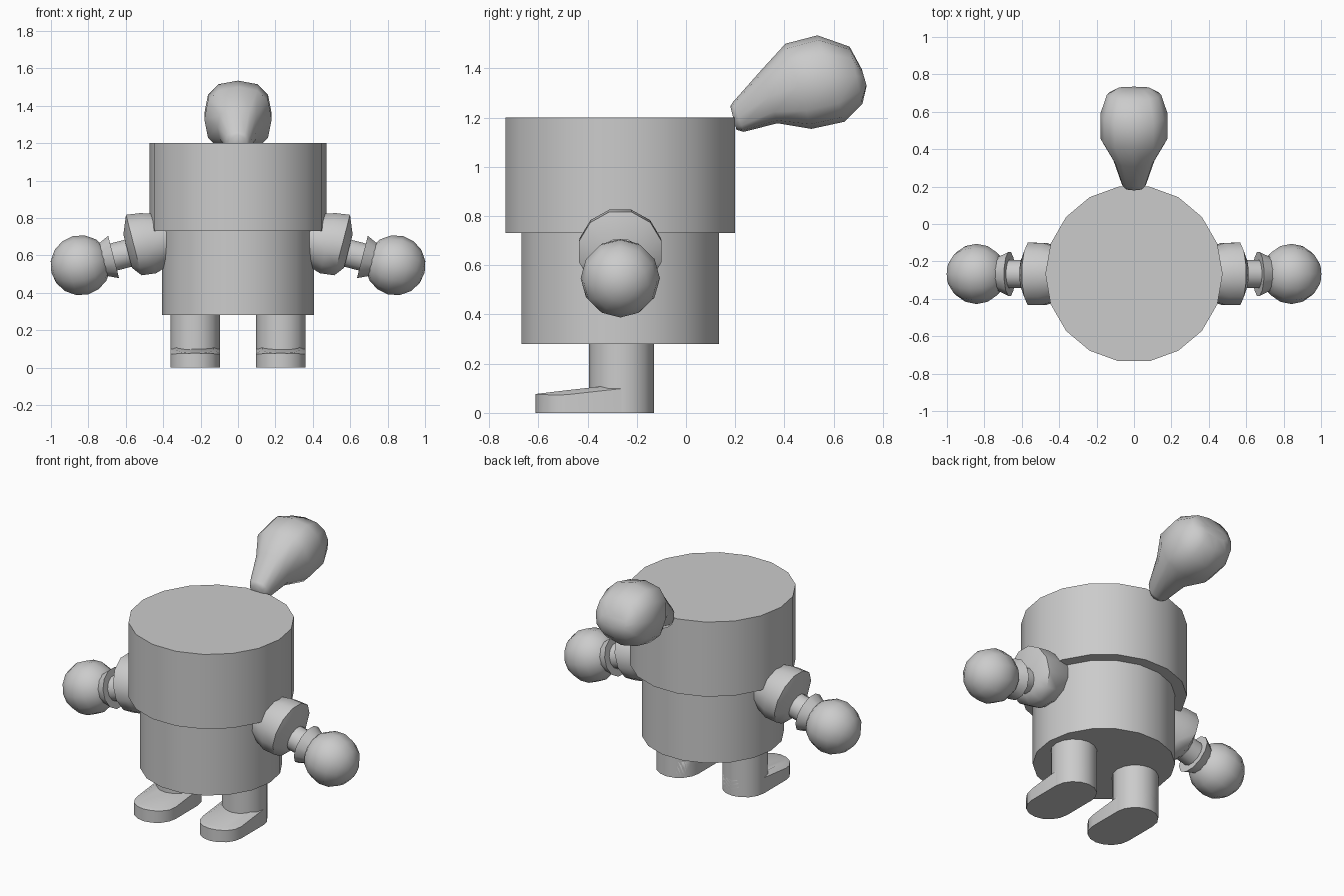
import bpy, bmesh
from math import sin, cos, pi, radians, copysign
from mathutils import Vector, Matrix

if "Cube" in bpy.data.objects:
    bpy.data.objects.remove(bpy.data.objects["Cube"])

CY = -0.267          # y of the body axis


def finish(name, bm, mirror=False, angle=50):
    bmesh.ops.recalc_face_normals(bm, faces=bm.faces)
    me = bpy.data.meshes.new(name)
    bm.to_mesh(me)
    bm.free()
    ob = bpy.data.objects.new(name, me)
    bpy.context.collection.objects.link(ob)
    me.shade_smooth()
    me.set_sharp_from_angle(angle=radians(angle))
    if mirror:
        ob.modifiers.new("Mirror", "MIRROR").use_mirror_merge = False
    return ob


def ring(c, u, v, n=12, phase=0.0, power=2.0):
    """Points of a (super)ellipse with centre c and half axes u, v."""
    pts = []
    for i in range(n):
        a = 2 * pi * i / n + phase
        s = [copysign(abs(k) ** (2 / power), k) for k in (cos(a), sin(a))]
        pts.append(Vector(c) + Vector(u) * s[0] + Vector(v) * s[1])
    return pts


def loft(name, rings, **kw):
    bm = bmesh.new()
    vs = [[bm.verts.new(p) for p in r] for r in rings]
    n = len(vs[0])
    for a, b in zip(vs, vs[1:]):
        for i in range(n):
            j = (i + 1) % n
            bm.faces.new((a[i], a[j], b[j], b[i]))
    bm.faces.new(vs[0])
    bm.faces.new(vs[-1])
    return finish(name, bm, **kw)


# Body: two stacked 18-sided drums
for name, r, z0, z1 in (("lower_body", 0.407, 0.28, 0.73),
                        ("upper_body", 0.474, 0.73, 1.20)):
    loft(name, [ring((0, CY, z), (r, 0, 0), (0, r, 0), 18) for z in (z0, z1)])

# Legs
LX, LY, LR = 0.229, -0.262, 0.132
loft("leg", [ring((LX, LY, z), (LR, 0, 0), (0, LR, 0), 16) for z in (0, 0.30)],
     mirror=True)


# Feet: rounded slab with a top sloping down to the toe
def footprint(sx, height):
    pts = []
    for i in range(18):
        a = pi * (i % 9) / 8 + (pi if i >= 9 else 0)
        y = (LY if i < 9 else -0.48) + LR * sin(a)
        pts.append(Vector((LX + LR * sx * cos(a), y, height(y))))
    return pts


def slope(y):
    return 0.077 + 0.12 * (min(y, -0.28) + 0.61)


loft("foot", [footprint(1, lambda y: 0),
              footprint(1, lambda y: slope(y) - 0.018 * min(1, (y + 0.612) / 0.1)),
              footprint(0.75, slope)], mirror=True)

# Arms: everything is set along an axis that droops outward
TILT = radians(14.5)
D = Vector((cos(TILT), 0, -sin(TILT)))
P = Vector((sin(TILT), 0, cos(TILT)))
A0 = Vector((0.665, CY, 0.591))


def arm_ring(c, r):
    return ring(c, (0, r, 0), P * r, 12, pi / 12)


loft("shoulder", [arm_ring((x, CY, z), r) for x, z, r in
                  ((0.33, 0.69, 0.13), (0.40, 0.685, 0.145), (0.48, 0.665, 0.172),
                   (0.557, 0.655, 0.173), (0.59, 0.622, 0.095))], mirror=True)
loft("forearm", [arm_ring(A0 + D * t, 0.077) for t in (-0.2, 0.08)], mirror=True)
loft("cuff", [arm_ring(A0 + D * t, r) for t, r in ((0, 0.121), (0.075, 0.085))],
     mirror=True, angle=40)
bm = bmesh.new()
bmesh.ops.create_uvsphere(
    bm, u_segments=12, v_segments=8, radius=0.161,
    matrix=Matrix.Translation((0.842, CY, 0.547)) @ Matrix.Rotation(pi / 2 + TILT, 4, 'Y'))
finish("hand", bm, mirror=True)

# Tuft: teardrop leaning back; (top y, z), (bottom y, z), half width
tuft = []
for ty, tz, by, bz, w in ((0.18, 1.245, 0.205, 1.15, 0.045),
                          (0.19, 1.262, 0.235, 1.142, 0.065),
                          (0.307, 1.394, 0.372, 1.177, 0.11),
                          (0.404, 1.50, 0.51, 1.154, 0.18),
                          (0.534, 1.534, 0.644, 1.183, 0.18),
                          (0.665, 1.488, 0.717, 1.256, 0.145),
                          (0.715, 1.395, 0.734, 1.329, 0.09)):
    top, bot = Vector((0, ty, tz)), Vector((0, by, bz))
    tuft.append(ring((top + bot) / 2, (w, 0, 0), (top - bot) / 2, 12, 0, 2.5))
loft("tuft", tuft, angle=80)
